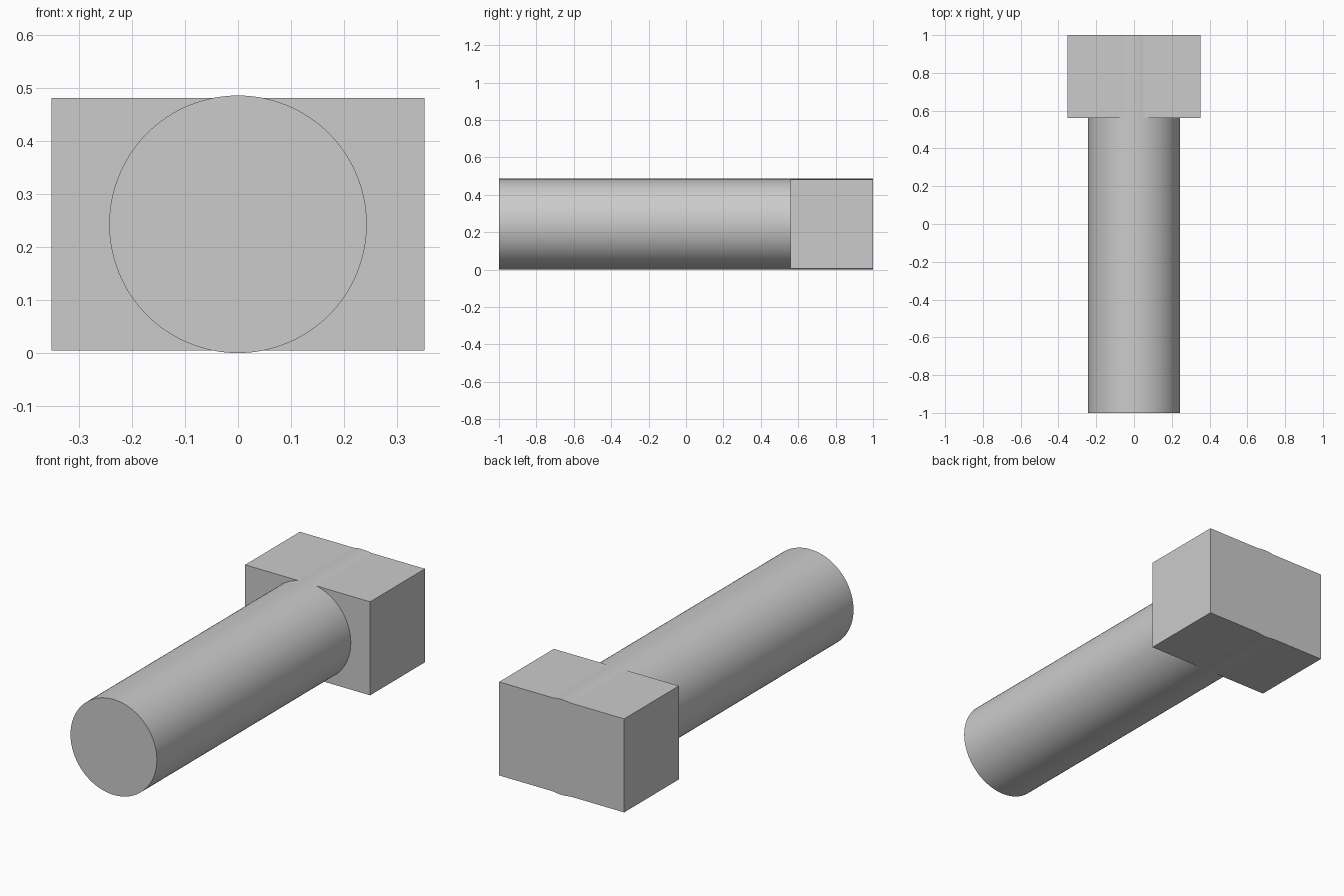
import bpy
import math

cube = bpy.data.objects.get("Cube")
if cube:
    bpy.data.objects.remove(cube, do_unlink=True)

# Single plain grey
GREY = (0.6, 0.6, 0.6, 1.0)
grey = bpy.data.materials.new("plain grey")
grey.use_nodes = True
grey.diffuse_color = GREY
grey.node_tree.nodes["Principled BSDF"].inputs["Base Color"].default_value = GREY

RADIUS = 0.243
HEAD_FRONT, BACK = 0.56, 1.0


def finish(name):
    obj = bpy.context.object
    obj.name = name
    obj.data.materials.append(grey)
    bpy.ops.object.transform_apply(location=False, rotation=True, scale=True)
    return obj


# Round shaft along y, running right through the block
bpy.ops.mesh.primitive_cylinder_add(
    vertices=128, radius=RADIUS, depth=2 * BACK,
    location=(0, 0, RADIUS), rotation=(math.pi / 2, 0, 0))
finish("shaft")
bpy.ops.object.shade_smooth_by_angle(angle=math.radians(30))

# Rectangular head block, slightly lower than the shaft
bpy.ops.mesh.primitive_cube_add(size=1, location=(0, (HEAD_FRONT + BACK) / 2, RADIUS))
bpy.context.object.scale = (0.704, BACK - HEAD_FRONT, 0.476)
finish("head_block")
